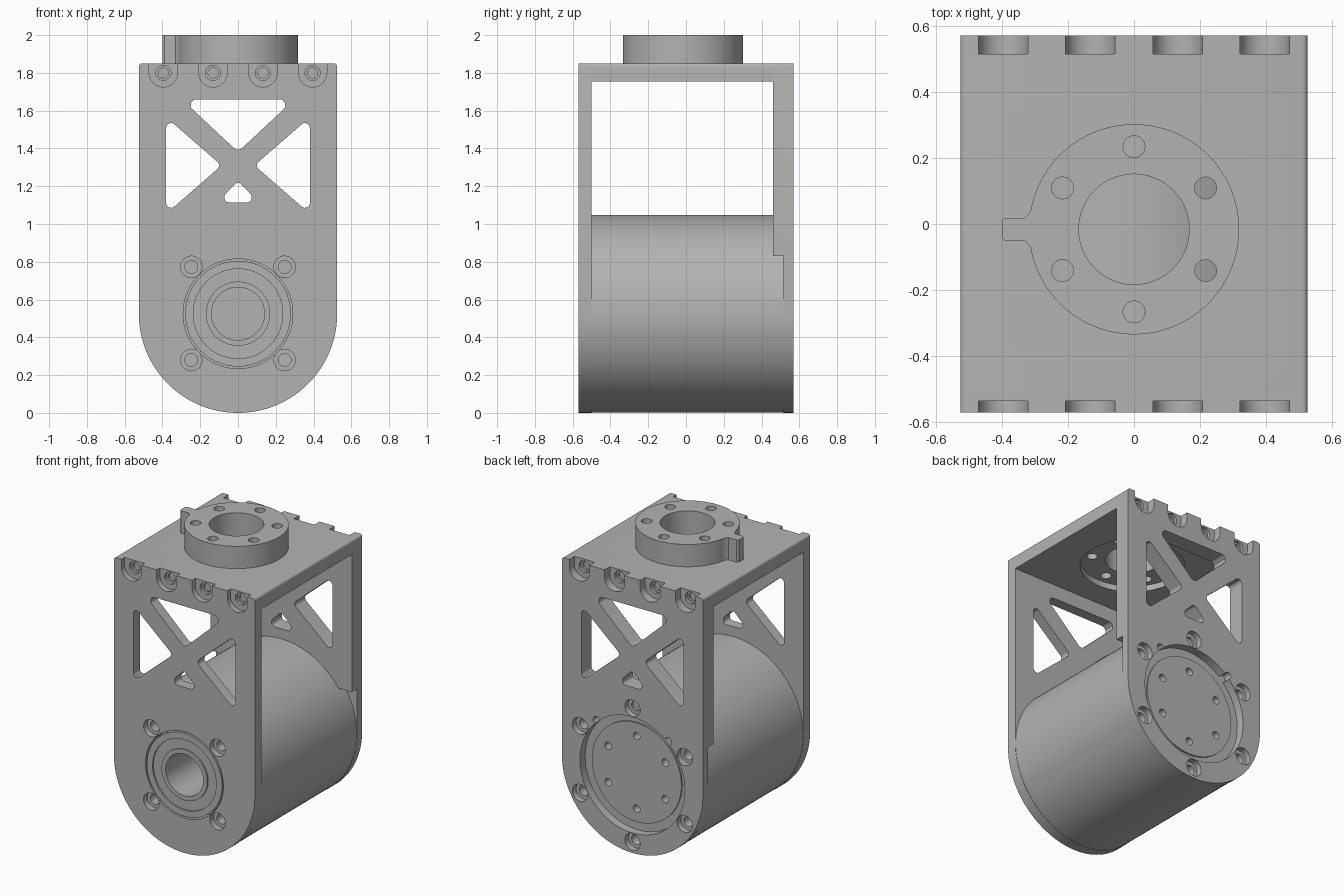
import bpy, bmesh, math
from mathutils import Vector

if "Cube" in bpy.data.objects:
    bpy.data.objects.remove(bpy.data.objects["Cube"], do_unlink=True)

grey = bpy.data.materials.new("machined grey")
grey.use_nodes = True
GREY = (0.45, 0.45, 0.45, 1)
grey.diffuse_color = GREY
grey.node_tree.nodes["Principled BSDF"].inputs["Base Color"].default_value = GREY

HALF, R, ZC = 0.525, 0.525, 0.525      # half width, housing radius, shaft height
FRONT, BACK, TOP = -0.57, 0.57, 1.85   # outer faces
FRONT_IN, BACK_STEP, BACK_IN = -0.5, 0.515, 0.46


def prism(name, pts, lo, hi, axis="y"):
    """Extrude a 2D outline along y (outline in xz) or z (outline in xy)."""
    bm = bmesh.new()
    place = (lambda p, d: (p[0], d, p[1])) if axis == "y" else (lambda p, d: (p[0], p[1], d))
    face = bm.faces.new([bm.verts.new(place(p, lo)) for p in pts])
    new = bmesh.ops.extrude_face_region(bm, geom=[face])["geom"]
    shift = Vector((0, hi - lo, 0)) if axis == "y" else Vector((0, 0, hi - lo))
    bmesh.ops.translate(bm, vec=shift, verts=[v for v in new if isinstance(v, bmesh.types.BMVert)])
    bmesh.ops.recalc_face_normals(bm, faces=bm.faces)
    mesh = bpy.data.meshes.new(name)
    bm.to_mesh(mesh)
    bm.free()
    mesh.materials.append(grey)
    obj = bpy.data.objects.new(name, mesh)
    bpy.context.collection.objects.link(obj)
    return obj


def arc(cx, cy, r, a0, a1, n):
    return [(cx + r * math.cos(a0 + (a1 - a0) * i / n),
             cy + r * math.sin(a0 + (a1 - a0) * i / n)) for i in range(n + 1)]


def circle(cx, cy, r, n=48):
    return arc(cx, cy, r, 0, math.tau, n)[:-1]


def rounded(pts, r, n=6):
    """Round every corner of a convex outline."""
    out = []
    for i, p in enumerate(pts):
        p = Vector(p)
        a = (Vector(pts[i - 1]) - p).normalized()
        b = (Vector(pts[(i + 1) % len(pts)]) - p).normalized()
        half = a.angle(b) / 2
        c = p + (a + b).normalized() * r / math.sin(half)
        t = r / math.tan(half)
        s, e = p + a * t - c, p + b * t - c
        out += [tuple(c + s.lerp(e, k / n).normalized() * r) for k in range(n + 1)]
    return out


def cut(objs, pts, lo, hi, axis="y"):
    """Subtract a prism from each object and bake the result."""
    tool = prism("cutter", pts, lo, hi, axis)
    tool.hide_render = True
    for obj in objs:
        mod = obj.modifiers.new("cut", "BOOLEAN")
        mod.operation, mod.solver, mod.object = "DIFFERENCE", "EXACT", tool
        deps = bpy.context.evaluated_depsgraph_get()
        mesh = bpy.data.meshes.new_from_object(obj.evaluated_get(deps))
        obj.modifiers.clear()
        obj.data = mesh
    bpy.data.objects.remove(tool, do_unlink=True)


def ring(name, r_out, r_in, lo, hi):
    obj = prism(name, circle(0, ZC, r_out, 64), lo, hi)
    cut([obj], circle(0, ZC, r_in, 64), lo - 0.1, hi + 0.1)
    return obj


# Side plates: straight flanks, round bottom, softened top corners
c = 0.016
corners = arc(HALF - c, TOP - c, c, 0, math.pi / 2, 4) + arc(c - HALF, TOP - c, c, math.pi / 2, math.pi, 4)
outline = arc(0, ZC, R, -math.pi, 0, 64) + corners
front = prism("front_plate", outline, FRONT, FRONT_IN)
back = prism("back_plate", outline, BACK_STEP, BACK)
thick = prism("back_plate_upper", [(-HALF, 0.83), (HALF, 0.83)] + corners, BACK_IN, BACK_STEP)
top = prism("top_plate", [(-HALF, 1.755), (HALF, 1.755)] + corners, FRONT_IN, BACK_IN)
housing = prism("motor_housing", circle(0, ZC, R - 0.002, 128), FRONT_IN, BACK_STEP)

# Truss windows through both side plates
wing = [(-0.38, 1.055), (-0.087, 1.31), (-0.38, 1.565)]
windows = [rounded(wing, 0.025), rounded([(-x, z) for x, z in reversed(wing)], 0.025),
           rounded([(0, 1.382), (0.298, 1.66), (-0.298, 1.66)], 0.03),
           rounded([(-0.072, 1.115), (0.072, 1.115), (0.072, 1.155), (0, 1.226), (-0.072, 1.155)], 0.022)]
for w in windows:
    cut([front, back, thick], w, -1, 1)

# Screw notches along the top edges, open upward
for x in (-0.395, -0.132, 0.132, 0.395):
    notch = arc(x, 1.8, 0.075, -math.pi, 0, 20) + [(x + 0.075, 1.95), (x - 0.075, 1.95)]
    cut([front], notch, -1, FRONT + 0.035)
    cut([back], notch, BACK_STEP, 1)
    for r, depth in ((0.04, 0.02), (0.027, 0.034)):
        cut([front], circle(x, 1.8, r, 24), -1, FRONT + 0.035 + depth)
        cut([thick], circle(x, 1.8, r, 24), BACK_STEP - depth, 1)

# Counterbored screws in the front plate
for x in (-0.247, 0.247):
    for z in (ZC - 0.245, ZC + 0.248):
        cut([front], circle(x, z, 0.057, 32), -1, FRONT + 0.04)
        cut([front, housing], circle(x, z, 0.034, 24), -1, FRONT + 0.1)

# Front bearing and shaft bore
cut([front], circle(0, ZC, 0.29, 96), -1, 0)
ring("bearing_outer_race", 0.28, 0.237, FRONT, FRONT_IN)
ring("bearing_shield", 0.237, 0.17, FRONT + 0.01, FRONT_IN)
ring("bearing_inner_race", 0.17, 0.14, FRONT, FRONT_IN)
cut([housing], circle(0, ZC, 0.14, 64), -1, -0.25)

# Back recess with two relief notches, ringed by six screws
cut([back], circle(0, ZC, 0.39, 96), 0, 1)
for a in (math.radians(48), math.radians(132)):
    cut([back], circle(0.4 * math.cos(a), ZC + 0.4 * math.sin(a), 0.025, 20), 0, 1)
for k in range(6):
    a = math.pi / 2 + k * math.pi / 3
    x, z = 0.45 * math.cos(a), ZC + 0.45 * math.sin(a)
    cut([back], circle(x, z, 0.057, 32), BACK - 0.04, 1)
    cut([back, housing], circle(x, z, 0.034, 24), BACK - 0.1, 1)

# Output disc with six bolt holes
disc = prism("output_disc", circle(0, ZC, 0.333, 96), BACK_STEP - 0.01, BACK_STEP + 0.01)
for k in range(6):
    a = math.pi / 2 + k * math.pi / 3
    cut([disc, housing], circle(0.245 * math.cos(a), ZC + 0.245 * math.sin(a), 0.025, 20), 0.47, 1)

# Top mounting flange with a locating tab
FY, FR = -0.016, 0.318
tab = [(-0.33, FY + 0.034), (-0.39, FY + 0.034), (-0.4, FY + 0.026),
       (-0.4, FY - 0.026), (-0.39, FY - 0.034), (-0.33, FY - 0.034)]
flange = prism("top_flange", arc(0, FY, FR, 0.17 - math.pi, math.pi - 0.17, 96) + tab, TOP, 2, "z")
cut([top], circle(0, FY, FR, 96), 1, 1.795, "z")
cut([top, flange], circle(0, FY, 0.167, 64), 1, 3, "z")
for k in range(6):
    a = math.pi / 2 + k * math.pi / 3
    cut([top, flange], circle(0.25 * math.cos(a), FY + 0.25 * math.sin(a), 0.033, 24), 1, 3, "z")

# Smooth round walls, keep machined edges sharp
for obj in bpy.context.collection.objects:
    if obj.type == "MESH" and grey.name in obj.data.materials:
        bpy.ops.object.select_all(action="DESELECT")
        obj.select_set(True)
        bpy.context.view_layer.objects.active = obj
        bpy.ops.object.shade_smooth_by_angle(angle=math.radians(30))
